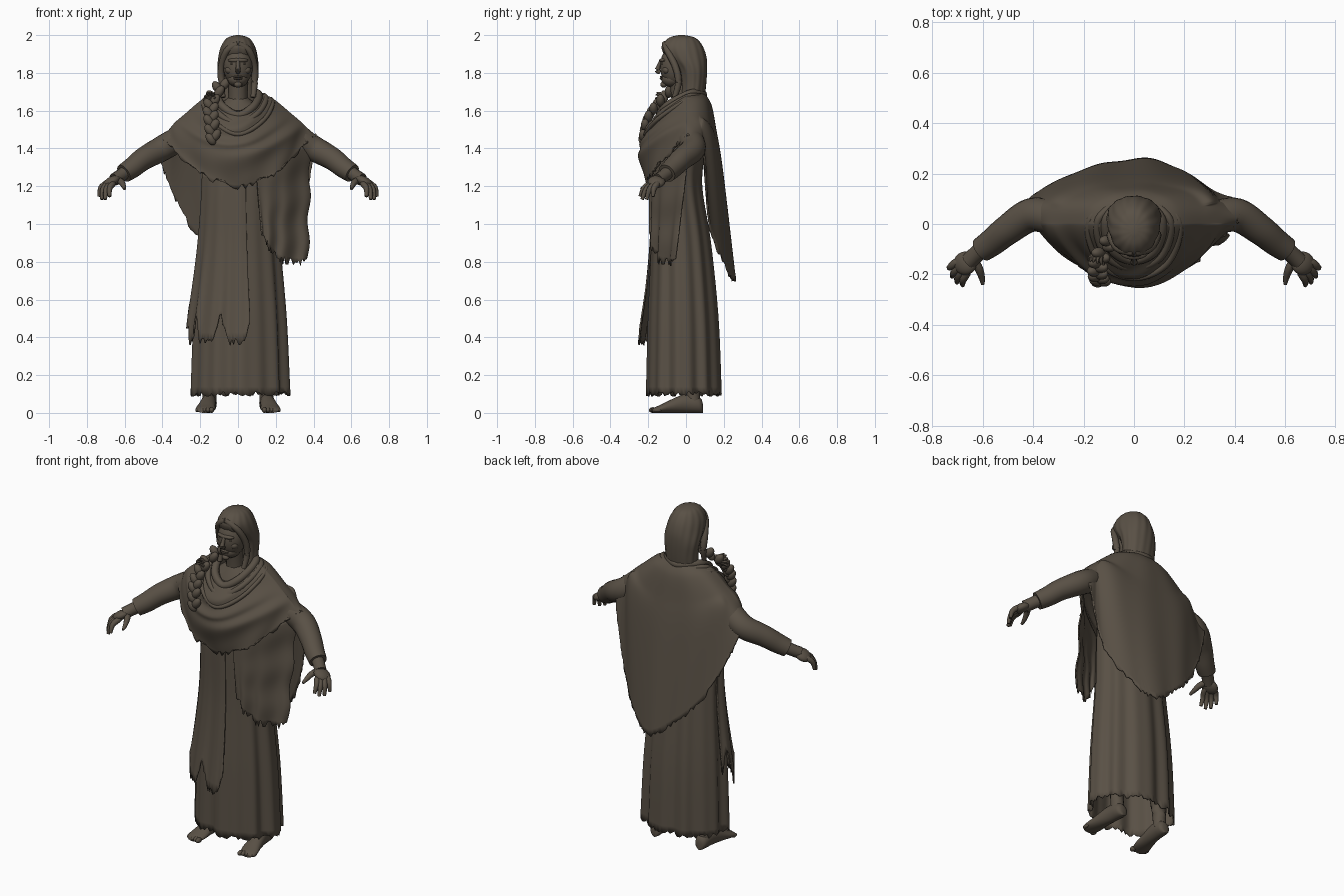
import bpy, bmesh, math, random
from math import sin, cos, pi, atan2
from mathutils import Vector, Matrix

random.seed(4)
if "Cube" in bpy.data.objects:
    bpy.data.objects.remove(bpy.data.objects["Cube"], do_unlink=True)

COLOUR = (0.1, 0.081, 0.06, 1)
cloth = bpy.data.materials.new("earth brown")
cloth.use_nodes = True
cloth.diffuse_color = COLOUR
cloth.node_tree.nodes["Principled BSDF"].inputs["Base Color"].default_value = COLOUR


def add(name, bm, thick=0):
    bmesh.ops.recalc_face_normals(bm, faces=bm.faces)
    mesh = bpy.data.meshes.new(name)
    bm.to_mesh(mesh)
    bm.free()
    mesh.materials.append(cloth)
    obj = bpy.data.objects.new(name, mesh)
    bpy.context.collection.objects.link(obj)
    bpy.ops.object.select_all(action='DESELECT')
    obj.select_set(True)
    bpy.context.view_layer.objects.active = obj
    bpy.ops.object.shade_smooth_by_angle(angle=math.radians(50))
    if thick:
        mod = obj.modifiers.new("thickness", 'SOLIDIFY')
        mod.thickness = thick
    return obj


def spline(pts, t, closed=False):
    """Smooth curve through the points at t in 0..1."""
    n = len(pts)
    s = (t % 1) * n if closed else min(t, 0.99999) * (n - 1)
    i = int(s)
    f = s - i
    a, b, c, d = [pts[(i + k) % n] if closed else pts[max(0, min(n - 1, i + k))]
                  for k in (-1, 0, 1, 2)]
    return [q + f / 2 * (r - p + f * (2 * p - 5 * q + 4 * r - w + f * (3 * (q - r) + w - p)))
            for p, q, r, w in zip(a, b, c, d)]


def grid(name, fn, nu, nv, closed=True, thick=0, ragged=0, caps=False):
    bm = bmesh.new()
    rows = []
    for j in range(nv + 1):
        row = []
        for i in range(nu if closed else nu + 1):
            p = Vector(fn(i / nu, j / nv))
            if j == nv:
                p.z += random.uniform(-ragged, ragged)
            row.append(bm.verts.new(p))
        rows.append(row)
    m = len(rows[0])
    for a, b in zip(rows, rows[1:]):
        for i in range(m if closed else m - 1):
            k = (i + 1) % m
            bm.faces.new((a[i], a[k], b[k], b[i]))
    if caps:
        bm.faces.new(rows[0])
        bm.faces.new(rows[-1])
    return add(name, bm, thick)


def tube(name, pts, sides=12, steps=12, closed=False, side=1):
    """Round tube through (x, y, z, radius) points."""
    def fn(u, v):
        p = spline(pts, v, closed)
        ahead, back = (spline(pts, v + .01, closed), spline(pts, v - .01, closed)) if closed else \
            (spline(pts, min(1, v + .01)), spline(pts, max(0, v - .01)))
        q = (Vector(ahead[:3]) - Vector(back[:3])).to_track_quat('Z', 'Y')
        w = Vector(p[:3]) + q @ Vector((cos(2 * pi * u), sin(2 * pi * u), 0)) * p[3]
        return w.x * side, w.y, w.z
    return grid(name, fn, sides, steps, caps=not closed)


def ball(name, loc, size, turn=0):
    bm = bmesh.new()
    bmesh.ops.create_uvsphere(bm, u_segments=20, v_segments=12, radius=1)
    bm.transform(Matrix.Translation(loc) @ Matrix.Rotation(turn, 4, 'Y') @ Matrix.Diagonal((*size, 1)))
    return add(name, bm)


def oval(row, a, grow=1):
    """Point at angle a from the front on a (z, half width, front, back) section."""
    z, rx, yf, yb = row
    return rx * grow * sin(a), (yf + yb) / 2 - (yb - yf) / 2 * grow * cos(a), z


# Long robe with vertical folds
ROBE = [(1.67, .05, -.07, .04), (1.56, .17, -.13, .09), (1.4, .19, -.17, .1), (1.2, .195, -.18, .085),
        (.9, .212, -.18, .13), (.5, .242, -.195, .168), (.1, .257, -.203, .183)]


def robe(a, t, grow=0):
    fold = sin(9 * a + .6) * .5 + sin(14 * a + 2) * .4 + sin(5 * a) * .3
    x, y, z = oval(spline(ROBE, t), a, 1 + grow + .1 * fold * max(0, t - .35) ** .7)
    return x + .012 * t, y, z


grid("robe", lambda u, v: robe(2 * pi * u, v), 120, 40, thick=.008, ragged=.014)


# Torn outer layer over the front and right of the robe
def overlay(u, v):
    a = math.radians(-95 + 105 * u)
    end = .88 - .05 * max(0, sin(u * 20)) ** 2 - .03 * (u < .25)
    return robe(a, .45 + (end - .45) * v, .025 + .24 * v ** 3 * (.45 + .55 * u))


grid("torn_overlay", overlay, 56, 24, closed=False, thick=.008, ragged=.02)

# Shawl: short at the front, open over the arms, a long point at the back
YOKE = [(.11, -.13, .1, 1.6, 1.69, 1.69), (.18, -.2, .135, 1.53, 1.667, 1.63),
        (.28, -.235, .16, 1.44, 1.585, 1.5), (.35, -.25, .195, 1.36, 1.522, 1.28)]
HEM = [(0, -.205, 1.2), (.2, -.18, 1.27), (.36, -.04, 1.43), (.415, .03, 1.465), (.4, .1, 1.36),
       (.365, .115, 1.15), (.31, .14, .95), (.17, .225, .75), (.06, .26, .705), (-.1, .245, .82),
       (-.25, .2, .98), (-.36, .14, 1.2), (-.425, .08, 1.4), (-.38, -.03, 1.43), (-.2, -.18, 1.27)]


def shawl(u, v):
    hem = spline(HEM, u, True)
    a = atan2(hem[0], -hem[1])
    c = cos(a)
    column = []
    for rx, yf, yb, zf, zs, zb in YOKE:
        y, z = (yf * c ** 1.6, zf) if c > 0 else (yb * (-c) ** .65, zb)
        column.append((rx * sin(a), y, zs + (z - zs) * c * c))
    x, y, z = spline(column + [hem], v)
    sway = sin(v * 26 + 2 * sin(2 * a)) * .007 * max(0, c) * sin(pi * v)
    sway += .003 * sin(9 * a) * v
    return x + sway * sin(a), y - sway * c, z


grid("shawl", shawl, 160, 44, thick=.01, ragged=.017)

# Rolled cloth around the neck and draped chest folds
for k, (w, drop, r) in enumerate([(.105, 0, .022), (.14, .045, .016), (.175, .1, .012)]):
    tube(f"cowl_fold_{k + 1}", [(0, -.14 - drop * .75, 1.575 - drop, r), (w * .8, -.1 - drop * .5, 1.625 - drop * .7, r),
                                (w, .02, 1.69 - drop * .3, r), (0, .09 + drop * .3, 1.685 - drop * .6, r),
                                (-w, .02, 1.69 - drop * .3, r), (-w * .8, -.1 - drop * .5, 1.625 - drop * .7, r)],
         10, 48, closed=True)


# Loose end of the shawl hanging under the left arm
def loose_end(u, v):
    top = spline([(.1, -.195, 1.25), (.25, -.125, 1.36), (.385, .02, 1.45)], u)
    low = spline([(.13, -.195, .94), (.22, -.15, .82), (.37, -.06, .79)], u)
    x, y, z = [p + (q - p) * v for p, q in zip(top, low)]
    return x + .008 * sin(17 * v) * u, y + .01 * sin(u * 19) * v, z


grid("loose_end", loose_end, 36, 24, closed=False, thick=.008, ragged=.025)

# Hair: cap swept back from the forehead, falling to the shoulders
HAIR = [(2, .01, -.04, -.01), (1.985, .058, -.09, .05), (1.94, .09, -.128, .088), (1.88, .104, -.105, .108),
        (1.82, .107, -.05, .112), (1.75, .1, -.03, .108), (1.68, .096, -.03, .1), (1.6, .09, -.04, .09)]
grid("hair", lambda u, v: oval(spline(HAIR, v), 2 * pi * u, 1 + .015 * sin(28 * pi * u + 7 * v)),
     84, 28, caps=True)

# Face and neck
tube("neck", [(0, -.02, 1.54, .07), (0, -.025, 1.64, .052), (0, -.035, 1.76, .052)])
ball("face", (0, -.06, 1.835), (.078, .078, .108))
ball("jaw", (0, -.075, 1.768), (.056, .056, .044))
ball("chin", (0, -.118, 1.738), (.022, .018, .016))
ball("brow", (0, -.116, 1.866), (.054, .026, .014))
tube("nose", [(0, -.13, 1.868, .01), (0, -.144, 1.835, .011), (0, -.152, 1.813, .014), (0, -.136, 1.803, .011)])
for k in (0, 1):
    ball(("lower_lip", "upper_lip")[k], (0, -.127, 1.769 + .01 * k), (.023 + .003 * k, .012, .006))

# Braid over the right shoulder with a loose tuft
BRAID = [(-.085, -.05, 1.74), (-.13, -.12, 1.67), (-.145, -.18, 1.6), (-.14, -.215, 1.53), (-.13, -.23, 1.45)]
for k in range(14):
    x, y, z = spline(BRAID, k / 13)
    s = (-1) ** k
    ball(f"braid_lock_{k + 1}", (x + s * .014, y, z), (.023, .022, .036), s * .6)
for k in range(7):
    a = k * .55 - .5
    tube(f"braid_tuft_{k + 1}", [(-.125, -.12, 1.655, .015), (-.145 - .02 * cos(a), -.13, 1.66 + .025 * sin(a), .013),
                                 (-.15 - .032 * cos(a), -.14 - .004 * k, 1.65 + .045 * sin(a), .004)], 6, 6)

# Sections of a foot: (y, x, half width, height)
FOOT = [(.09, .15, .01, .04), (.075, .15, .035, .08), (0, .155, .04, .1), (-.08, .165, .046, .07),
        (-.13, .172, .052, .045), (-.165, .177, .045, .03), (-.178, .178, .03, .02)]
FINGERS = [("index", (.663, -.19, 1.212), (.68, -.243, 1.145)), ("middle", (.678, -.182, 1.21), (.703, -.232, 1.13)),
           ("ring", (.692, -.17, 1.21), (.722, -.208, 1.13)), ("little", (.702, -.152, 1.212), (.735, -.175, 1.145))]

# Paired parts: limbs, hair strands and eyes
for name, s in (("left", 1), ("right", -1)):
    tube(name + "_sleeve", [(.2, 0, 1.49, .07), (.32, .025, 1.445, .068), (.41, .035, 1.395, .067),
                            (.5, -.022, 1.345, .06), (.56, -.07, 1.298, .055), (.605, -.102, 1.268, .05)], 20, 30, side=s)
    tube(name + "_wrist", [(.57, -.075, 1.29, .038), (.62, -.115, 1.258, .034), (.655, -.148, 1.235, .034)], side=s)
    ball(name + "_palm", (.67 * s, -.156, 1.224), (.05, .047, .026), .5 * s)
    for finger, a, b in FINGERS:
        mid = [(p + q) / 2 for p, q in zip(a, b)]
        tube(f"{name}_{finger}_finger", [(.66, -.15, 1.225, .014), (*a, .017),
                                         (mid[0] + .008, mid[1] - .006, mid[2] + .01, .015), (*b, .009)], 8, 10, side=s)
    tube(name + "_thumb", [(.64, -.135, 1.235, .018), (.617, -.175, 1.222, .017), (.605, -.21, 1.2, .013),
                           (.6, -.24, 1.185, .007)], 8, 10, side=s)

    def foot(u, v):
        y, x, w, h = spline(FOOT, v)
        return s * (x + w * cos(2 * pi * u)), y, h / 2 * (1 + sin(2 * pi * u))
    grid(name + "_foot", foot, 20, 16, caps=True)
    for k in range(5):
        ball(f"{name}_toe_{k + 1}", (s * (.14 + .019 * k), -.175 + .006 * k, .015),
             (.014 - .001 * k, .022, .015 - .001 * k))
    tube(name + "_leg", [(.15, .04, .05, .038), (.15, .035, .13, .038), (.145, .03, .3, .055), (.11, .0, .7, .07)], side=s)
    tube(name + "_hair_strand", [(0, -.113, 1.955, .016), (.06, -.096, 1.915, .018), (.088, -.055, 1.83, .018),
                                 (.088, -.04, 1.75, .018), (.08, -.06, 1.67, .014)], 10, 24, side=s)
    ball(name + "_eye", (.029 * s, -.121, 1.848), (.014, .01, .006))
    ball(name + "_cheek", (.042 * s, -.1, 1.815), (.026, .024, .022))
